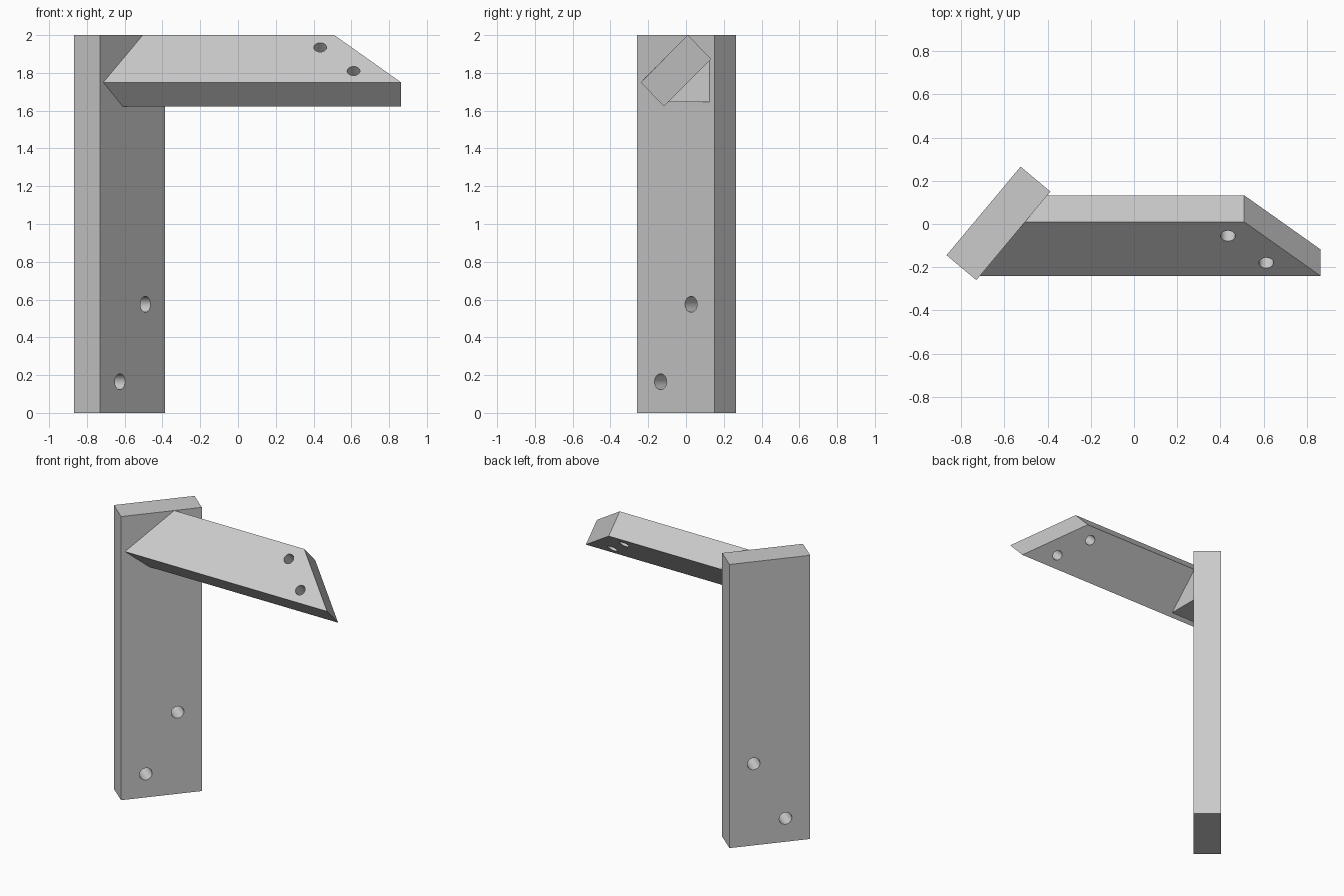
import bpy
import bmesh
import math
from mathutils import Vector

if "Cube" in bpy.data.objects:
    bpy.data.objects.remove(bpy.data.objects["Cube"], do_unlink=True)

# Single grey material
grey = bpy.data.materials.new("plain grey")
grey.use_nodes = True
grey.diffuse_color = (0.6, 0.6, 0.6, 1)
grey.node_tree.nodes["Principled BSDF"].inputs["Base Color"].default_value = (0.6, 0.6, 0.6, 1)

# Front face of the post, along which the arm is mitred
FRONT, BACK = Vector((-0.73, -0.26, 0)), Vector((-0.387, 0.15, 0))
ALONG = (BACK - FRONT).normalized()
OUT = Vector((ALONG.y, -ALONG.x, 0))
THICK = 0.18


def on_post(y):
    """x of the post's front face at depth y."""
    return FRONT.x + (y - FRONT.y) * ALONG.x / ALONG.y


def prism(name, start, end):
    """Solid joining two matching cross-sections."""
    bm = bmesh.new()
    a = [bm.verts.new(p) for p in start]
    b = [bm.verts.new(p) for p in end]
    bm.faces.new(a)
    bm.faces.new(b)
    for i in range(len(a)):
        j = (i + 1) % len(a)
        if (a[i].co - b[i].co).length + (a[j].co - b[j].co).length > 0.001:
            bm.faces.new((a[i], a[j], b[j], b[i]))
    bmesh.ops.remove_doubles(bm, verts=bm.verts[:], dist=0.0005)
    bmesh.ops.recalc_face_normals(bm, faces=bm.faces[:])
    mesh = bpy.data.meshes.new(name)
    bm.to_mesh(mesh)
    bm.free()
    mesh.materials.append(grey)
    obj = bpy.data.objects.new(name, mesh)
    bpy.context.collection.objects.link(obj)
    return obj


def drill(obj, point, axis, radius):
    """Cut a round hole right through a part."""
    bpy.ops.mesh.primitive_cylinder_add(
        vertices=32, radius=radius, depth=0.8, location=point,
        rotation=axis.to_track_quat("Z", "Y").to_euler())
    cutter = bpy.context.object
    cutter.data.materials.append(grey)
    mod = obj.modifiers.new("hole", "BOOLEAN")
    mod.operation, mod.solver, mod.object = "DIFFERENCE", "EXACT", cutter
    bpy.ops.object.select_all(action="DESELECT")
    bpy.context.view_layer.objects.active = obj
    obj.select_set(True)
    bpy.ops.object.modifier_apply(modifier=mod.name)
    bpy.data.objects.remove(cutter, do_unlink=True)


# Upright post, turned in plan
plan = [FRONT, BACK, BACK - OUT * THICK, FRONT - OUT * THICK]
post = prism("post", plan, [p + Vector((0, 0, 2)) for p in plan])
for x, z in ((-0.49, 0.575), (-0.625, 0.165)):
    y = FRONT.y + (x - FRONT.x) * ALONG.y / ALONG.x
    drill(post, Vector((x, y, z)), OUT, 0.042)

# Tilted arm, mitred against the post and cut obliquely at its free end
section = [(-0.24, 1.75), (0.01, 2.0), (0.133, 1.873), (-0.117, 1.623)]
tips = [0.863, 0.51, 0.51, 0.863]
arm = prism("arm", [(on_post(y), y, z) for y, z in section],
            [(x, y, z) for x, (y, z) in zip(tips, section)])
for x, y in ((0.435, -0.055), (0.612, -0.18)):
    drill(arm, Vector((x, y, y + 1.99)), Vector((0, -1, 1)).normalized(), 0.034)

# Small gusset filling the corner under the arm
corner = [(0.125, 1.865), (0.125, 1.645), (-0.095, 1.645)]
gusset = prism("gusset", [(on_post(y), y, z) for y, z in corner],
               [(on_post(0.125), y, z) for y, z in corner])

# Smooth hole walls, sharp edges elsewhere
bpy.ops.object.select_all(action="DESELECT")
for part in (post, arm):
    part.select_set(True)
bpy.context.view_layer.objects.active = post
bpy.ops.object.shade_smooth_by_angle(angle=math.radians(30))
